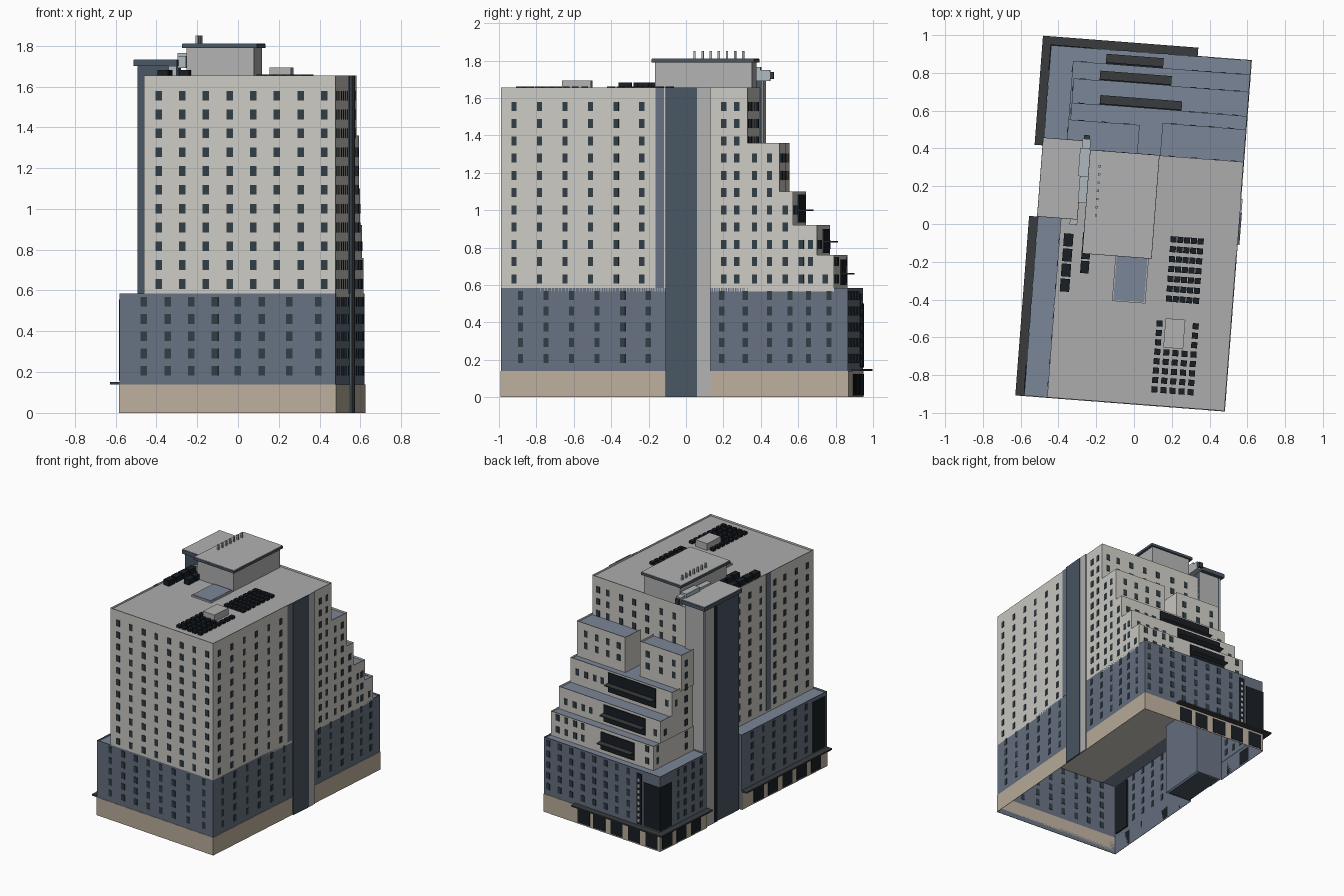
import bpy, bmesh, math
from mathutils import Matrix

if "Cube" in bpy.data.objects:
    bpy.data.objects.remove(bpy.data.objects["Cube"])

ROT = Matrix.Rotation(math.radians(-4.4), 4, 'Z')   # whole building is turned slightly
MATS = {}
COL = {'wall': (.80, .79, .76), 'slate': (.40, .44, .50), 'deep': (.29, .34, .39), 'roofblue': (.48, .52, .59),
       'stone': (.73, .68, .61), 'glass': (.20, .25, .28), 'black': (.12, .14, .16), 'dark': (.23, .24, .25),
       'grey': (.69, .69, .69), 'roof': (.67, .67, .67), 'duct': (.68, .72, .74)}


def mat(key):
    if key not in MATS:
        m = bpy.data.materials.new(key)
        m.diffuse_color = tuple(c ** 2.2 for c in COL[key]) + (1,)
        m.use_nodes = True
        m.node_tree.nodes["Principled BSDF"].inputs["Base Color"].default_value = m.diffuse_color
        MATS[key] = m
    return MATS[key]


def finish(name, bm, *keys):
    bm.transform(ROT)
    me = bpy.data.meshes.new(name)
    bm.to_mesh(me)
    bm.free()
    for k in keys:
        me.materials.append(mat(k))
    ob = bpy.data.objects.new(name, me)
    bpy.context.collection.objects.link(ob)
    return ob


def prism(name, pts, z0, z1, wall, roof=None, rim=0.0, bottom=True):
    """Extruded outline with a sunken roof behind a parapet."""
    bm = bmesh.new()
    lo = [bm.verts.new((u, v, z0)) for u, v in pts]
    hi = [bm.verts.new((u, v, z1)) for u, v in pts]
    n = len(pts)
    for i in range(n):
        j = (i + 1) % n
        bm.faces.new((lo[i], lo[j], hi[j], hi[i]))
    top = bm.faces.new(hi)
    if bottom:
        bm.faces.new(lo[::-1])
    if rim:
        bmesh.ops.inset_region(bm, faces=[top], thickness=.010)
        side = bmesh.ops.extrude_discrete_faces(bm, faces=[top])['faces'][0]
        side_verts = list(side.verts)
        bmesh.ops.translate(bm, verts=side_verts, vec=(0, 0, -rim))
        # close the inner parapet walls
        edges = [e for e in bm.edges if e.is_boundary and abs(e.verts[0].co.z - z0) > 1e-4]
        bmesh.ops.bridge_loops(bm, edges=edges)
        top = side
    top.material_index = 1
    return finish(name, bm, wall, roof or wall)


def rect(u0, u1, v0, v1):
    return [(u0, v0), (u1, v0), (u1, v1), (u0, v1)]


def boxes(name, lst, key):
    bm = bmesh.new()
    for u0, u1, v0, v1, z0, z1 in lst:
        m = Matrix.Translation(((u0 + u1) / 2, (v0 + v1) / 2, (z0 + z1) / 2))
        bmesh.ops.create_cube(bm, size=1, matrix=m @ Matrix.Diagonal((u1 - u0, v1 - v0, z1 - z0, 1)))
    return finish(name, bm, key)


def facing_v(v, us, zs, w=.032, h=.048, d=.003):
    return [(u - w / 2, u + w / 2, v - d, v + d, z - h / 2, z + h / 2) for u in us for z in zs]


def facing_u(u, vs, zs, w=.028, h=.048, d=.003):
    return [(u - d, u + d, v - w / 2, v + w / 2, z - h / 2, z + h / 2) for v in vs for z in zs]


L, R, F, B, T = -.51, .553, -.95, .91, -.388
TZ = [.632 + .0923 * i for i in range(11)]     # tower storeys
PZ = [.207 + .0845 * i for i in range(5)]      # podium storeys

# Podium, open below, notched for the stair core; stone base band
podium = [(L, F), (R, F), (R, B), (L, B), (L, .39), (-.29, .39), (-.29, 0), (L, 0)]
prism('podium', podium, 0, .585, 'slate', 'roofblue', .015, bottom=False)
e = .003
boxes('stone_base', [(L - e, R + e, F - e, F, 0, .14), (R, R + e, F, B, 0, .14), (L - e, R + e, B, B + e, 0, .14),
                     (L - e, L, F, 0, 0, .14), (L - e, L, .39, B, 0, .14)], 'stone')

# Main tower and stepped rear terraces
prism('tower', [(T, F), (R, F), (R, .372), (-.32, .372), (-.32, .0), (T, .0)], .565, 1.655, 'wall', 'roof', .015)
STEPS = [(T, .835, .76), (T + .01, .744, .92), (T + .01, .615, 1.10)]
for i, (u, v, z) in enumerate(STEPS):
    prism(f'terrace_{i + 1}', rect(u, R, .36, v), .565, z, 'wall', 'roofblue', .015)
prism('upper_terrace_right', rect(.11, R, .36, .544), 1.08, 1.36, 'wall', 'roofblue', .015)
prism('upper_terrace_left', rect(T, -.01, .36, .525), 1.08, 1.36, 'wall', 'roofblue', .015)

# Stair core on the left
prism('stair_core', rect(-.495, -.31, .01, .385), 0, 1.70, 'deep')
boxes('core_back_panel', [(-.48, -.31, .38, .39, 0, 1.70), (-.501, -.49, .30, .39, 0, 1.70)], 'grey')
boxes('core_slit', [(-.5, -.49, .26, .30, 0, 1.69)], 'black')
boxes('core_cap', [(-.515, -.30, 0, .42, 1.70, 1.73)], 'deep')
boxes('core_cap_top', [(-.512, -.303, .003, .417, 1.73, 1.733)], 'grey')

# Right side service strips
boxes('right_strip_dark', [(R, R + .012, -.067, .103, 0, 1.655)], 'deep')
boxes('right_strip_light', [(R, R + .01, .103, .175, 0, 1.655)], 'grey')
boxes('right_strip_blue', [(R, R + .003, -.122, -.075, .585, 1.655)], 'slate')
boxes('left_strip_blue', [(T - .003, T, -.47, -.42, .585, 1.655)], 'slate')

# Windows
side_v = [-.88 + .137 * i for i in range(6)]
boxes('front_windows', facing_v(F, [-.317 + .1163 * i for i in range(8)], TZ) +
      facing_v(F, [-.39, -.272, -.157, -.04, .073, .19, .325, .468], PZ), 'glass')
right = facing_u(R, side_v + [.245, .315], TZ) + facing_u(R, [-.845 + .137 * i for i in range(6)], PZ)
right += facing_u(R, [.235, .36, .49, .60, .70, .81], PZ)
for v, zmax in ((.41, 1.33), (.49, 1.33), (.575, 1.06), (.66, .88), (.71, .88), (.79, .72)):
    right += facing_u(R, [v], [z for z in TZ if z < zmax])
boxes('right_windows', right, 'glass')
left = facing_u(T, [-.88, -.76, -.63, -.52, -.36, -.24, -.12], TZ)
left += facing_u(L, [-.72, -.60, -.48, -.36, -.24, -.12, .45, .54, .63, .71], PZ)
left += facing_u(T, [.47], [z for z in TZ if z < 1.33])
for (u, v, z1), v2 in zip(STEPS, (.79, .69, .57)):
    left += facing_u(u, [v2], [z for z in TZ if z1 - .18 < z < z1 - .03])
boxes('left_windows', left, 'glass')
back = facing_v(B, [-.22 + .105 * i for i in range(8)], PZ)
for v, z0, z1 in ((.835, .585, .76), (.744, .76, .92), (.615, .92, 1.10)):
    back += facing_v(v, [-.33, .26, .33, .41, .49], [z for z in TZ if z0 + .02 < z < z1 - .02])
hi = [z for z in TZ if 1.1 < z < 1.35]
back += facing_v(.544, [.17, .27, .37, .47], hi) + facing_v(.525, [-.32, -.20, -.08], hi)
back += facing_v(.372, [-.2, -.08, .05, .17, .29, .41, .5], [z for z in TZ if z > 1.36])
boxes('back_windows', back, 'glass')

# Terrace glazing and thin canopies
for i, (u0, u1, v, z0, z1, zc) in enumerate(((-.214, .09, .835, .60, .735, .66), (-.24, .14, .744, .77, .90, .83),
                                             (-.23, .205, .615, .935, 1.085, 1.0))):
    boxes(f'terrace_glazing_{i}', [(u0, u1, v - .01, v + .008, z0, z1)], 'black')
    boxes(f'terrace_canopy_{i}', [(u0, u1, v, v + .052, zc - .004, zc + .004)], 'dark')

# Corner glazing, lit slots and shop openings with street canopies
boxes('corner_glazing', [(L - .004, -.36, B - .13, B + .004, .16, .50), (L - .004, L + .01, F + .02, F + .16, .16, .555),
                         (-.345, -.295, B - .01, B + .004, .16, .555)], 'black')
boxes('lit_slots', facing_v(B + .004, [-.32], [.19 + .045 * i for i in range(8)], .018, .025), 'grey')
boxes('shopfronts', [(u, u + .11, B, B + .006, .01, .125) for u in (-.49, -.33, -.17, -.01, .13)] +
      [(L - .006, L, v, v + .11, .01, .125) for v in (-.88, -.72, -.56, -.40, -.24, .46, .62, .78)], 'black')
boxes('street_canopy', [(-.557, .268, B, .957, .14, .151), (-.557, L, .378, .957, .14, .151),
                        (-.557, L, -.953, 0, .14, .151)], 'dark')

# Roof house with slab roof, vents and skylight
Z = 1.64
boxes('roof_house', [(-.24, .09, -.16, .36, Z, 1.79)], 'grey')
boxes('roof_house_slab', [(-.262, .107, -.177, .374, 1.79, 1.808)], 'deep')
boxes('roof_house_slab_top', [(-.259, .104, -.174, .371, 1.808, 1.812)], 'grey')
boxes('roof_vents', [(-.21, -.198, v - .006, v + .006, 1.81, 1.85) for v in [.03 + .0435 * i for i in range(7)]], 'duct')
boxes('skylight_frame', [(-.085, .092, -.415, -.175, Z, 1.652)], 'grey')
boxes('skylight', [(-.078, .085, -.408, -.175, Z, 1.655)], 'roofblue')

# Ducts, condensers and roof panels
boxes('duct', [(-.305, -.262, .09, .43, 1.69, 1.75), (-.315, -.262, .23, .38, 1.70, 1.765),
               (-.34, -.30, -.03, .06, Z, 1.70)], 'duct')
boxes('duct_end', [(-.30, -.267, .43, .45, 1.70, 1.74)], 'dark')
boxes('condensers', [(-.365, -.315, v, v + .068, Z, 1.682) for v in (-.385, -.305, -.225, -.145)] +
      [(-.265, -.22, v, v + .065, Z, 1.682) for v in (-.28, -.205, -.13)], 'black')
s = .016
pan = [(.215 + .036 * i, -.065 - .0525 * j) for i in range(5) for j in range(7)]
pan += [(.175 + .048 * i, -.515 - .05 * j) for i in range(5) for j in range(8) if j > 2 or i in (0, 4)]
boxes('roof_panels', [(u - s, u + s, v - s, v + s, Z, 1.66) for u, v in pan], 'black')
boxes('roof_hatch', [(.205, .31, -.64, -.485, Z, 1.693)], 'grey')
